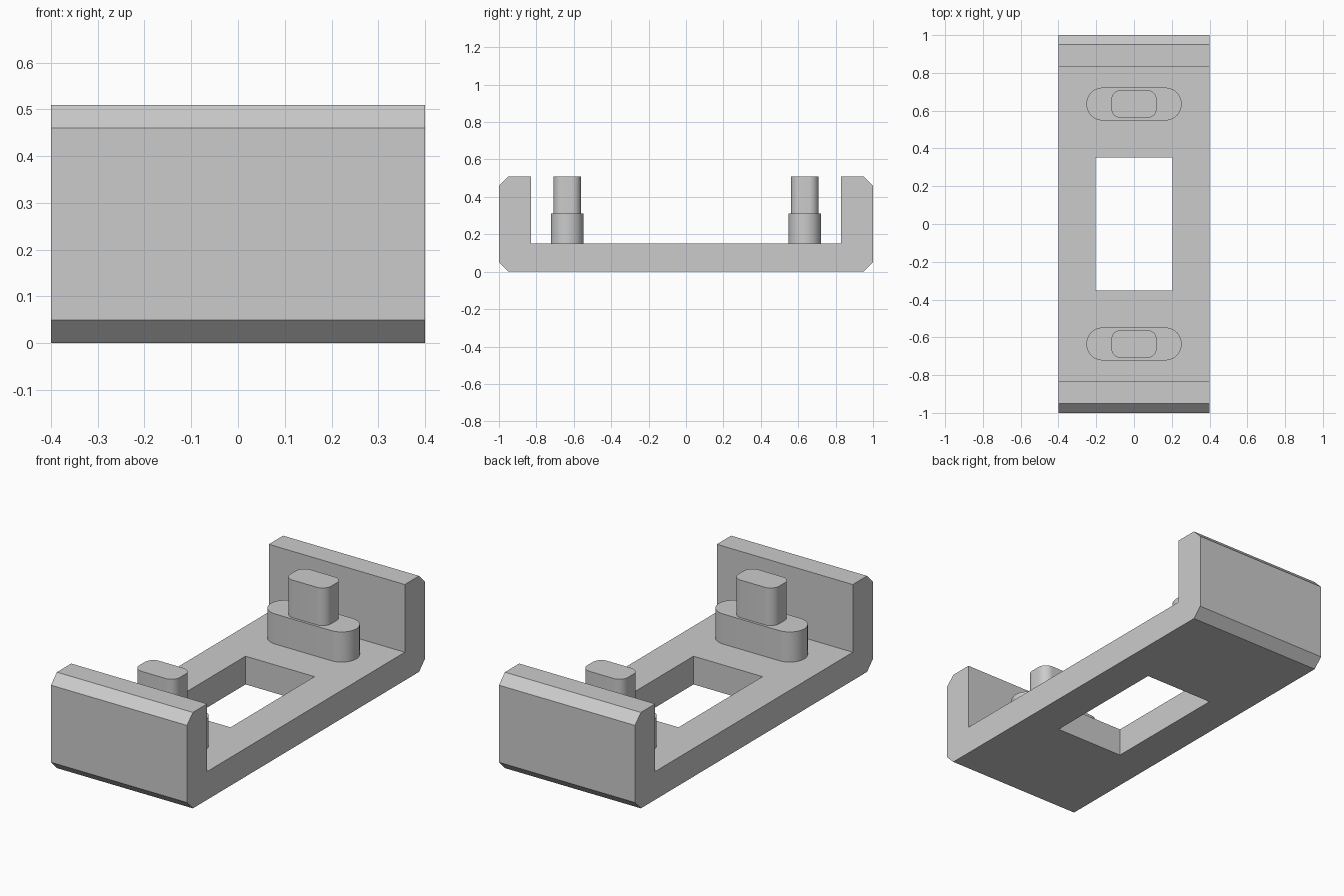
import bpy
import bmesh
from math import cos, sin, pi, radians

cube = bpy.data.objects.get("Cube")
if cube:
    bpy.data.objects.remove(cube, do_unlink=True)

WIDTH, HALF_LENGTH, HEIGHT = 0.8, 1.0, 0.51
FLOOR, WALL_INNER, CHAMFER = 0.15, 0.83, 0.05
PEG_Y = 0.635

grey = bpy.data.materials.new("plain grey")
grey.use_nodes = True
colour = (0.6, 0.6, 0.6, 1)
grey.diffuse_color = colour
grey.node_tree.nodes["Principled BSDF"].inputs["Base Color"].default_value = colour


def prism(name, outline, offset):
    """Extrude a closed outline of 3D points along an offset."""
    bm = bmesh.new()
    face = bm.faces.new([bm.verts.new(p) for p in outline])
    ext = bmesh.ops.extrude_face_region(bm, geom=[face])
    moved = [v for v in ext["geom"] if isinstance(v, bmesh.types.BMVert)]
    bmesh.ops.translate(bm, verts=moved, vec=offset)
    bmesh.ops.recalc_face_normals(bm, faces=bm.faces)
    mesh = bpy.data.meshes.new(name)
    bm.to_mesh(mesh)
    bm.free()
    mesh.materials.append(grey)
    obj = bpy.data.objects.new(name, mesh)
    bpy.context.collection.objects.link(obj)
    return obj


def activate(obj):
    bpy.ops.object.select_all(action="DESELECT")
    obj.select_set(True)
    bpy.context.view_layer.objects.active = obj


def rounded_peg(name, y, z0, z1, length, depth, radius, steps=10):
    """Upright block with rounded vertical corners."""
    outline = []
    for i, (sx, sy) in enumerate([(1, 1), (-1, 1), (-1, -1), (1, -1)]):
        cx, cy = sx * (length / 2 - radius), sy * (depth / 2 - radius)
        for k in range(steps + 1):
            a = (i + k / steps) * pi / 2
            outline.append((cx + radius * cos(a), y + cy + radius * sin(a), z0))
    obj = prism(name, outline, (0, 0, z1 - z0))
    activate(obj)
    bpy.ops.object.shade_smooth_by_angle(angle=radians(30))
    return obj


# Channel body: half profile mirrored into a U shape with chamfered outer edges
half = [(HALF_LENGTH - CHAMFER, 0), (HALF_LENGTH, CHAMFER),
        (HALF_LENGTH, HEIGHT - CHAMFER), (HALF_LENGTH - CHAMFER, HEIGHT),
        (WALL_INNER, HEIGHT), (WALL_INNER, FLOOR)]
profile = half + [(-y, z) for y, z in reversed(half)]
body = prism("channel_body", [(-WIDTH / 2, y, z) for y, z in profile], (WIDTH, 0, 0))

# Rectangular window through the floor
wx, wy = 0.203, 0.353
cutter = prism("window_cutter",
               [(-wx, -wy, -0.1), (wx, -wy, -0.1), (wx, wy, -0.1), (-wx, wy, -0.1)],
               (0, 0, 0.4))
cutter.hide_render = True
cut = body.modifiers.new("window", "BOOLEAN")
cut.operation = "DIFFERENCE"
cut.solver = "EXACT"
cut.object = cutter
activate(body)
bpy.ops.object.modifier_apply(modifier=cut.name)
bpy.data.objects.remove(cutter, do_unlink=True)

# Stepped pegs: wide slot-shaped base with a narrower post on top
for side, y in (("front", -PEG_Y), ("back", PEG_Y)):
    rounded_peg(side + "_peg_base", y, FLOOR - 0.01, 0.31, 0.505, 0.174, 0.0869)
    rounded_peg(side + "_peg_post", y, 0.30, HEIGHT, 0.24, 0.147, 0.05)
